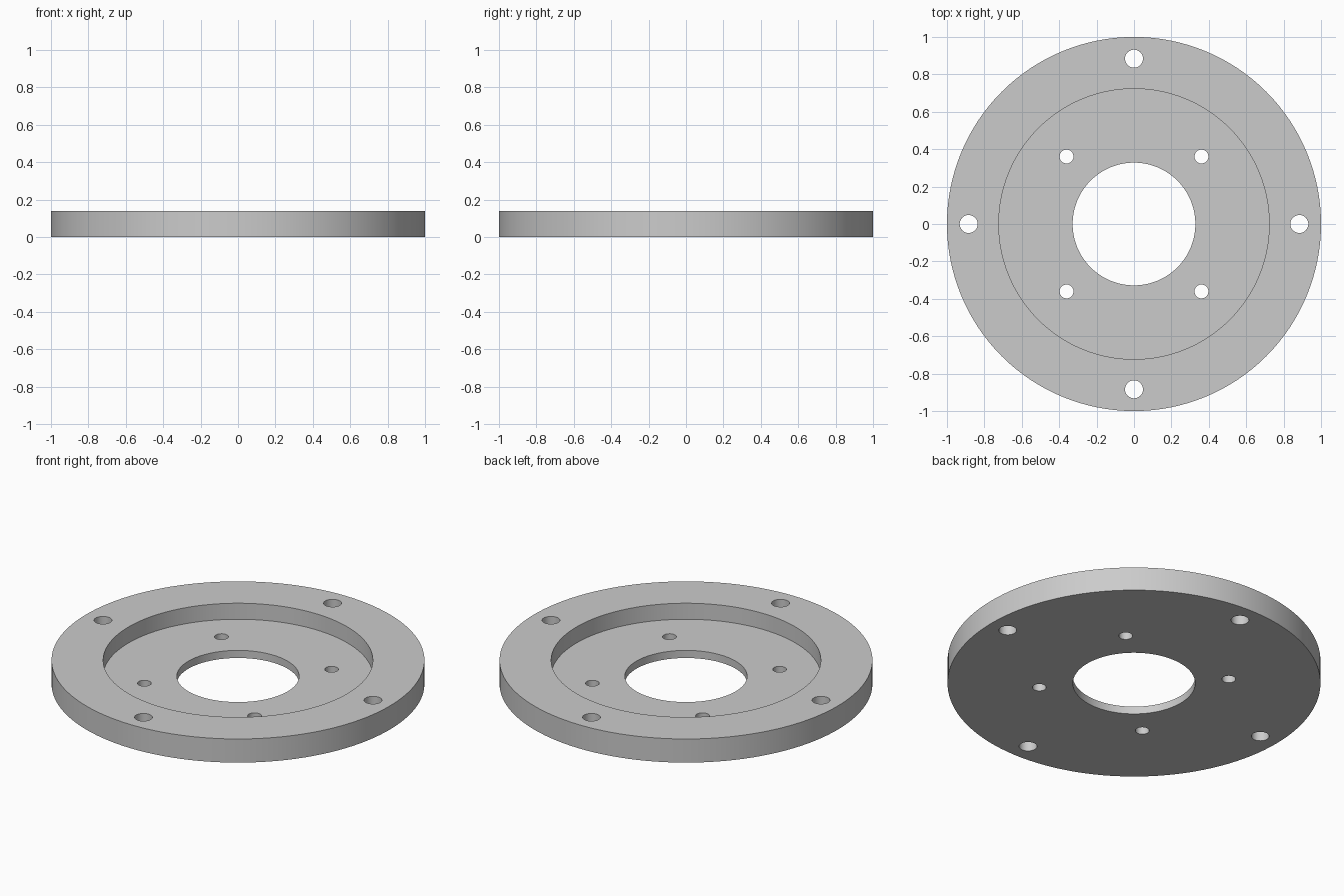
import bpy, bmesh
from math import cos, sin, pi, radians

cube = bpy.data.objects.get("Cube")
if cube:
    bpy.data.objects.remove(cube, do_unlink=True)

THICKNESS = 0.14
FLOOR = 0.045
SEGMENTS = 128

# Material
grey = bpy.data.materials.new("grey metal")
grey.use_nodes = True
colour = (0.6, 0.6, 0.6, 1)
grey.diffuse_color = colour
grey.node_tree.nodes["Principled BSDF"].inputs["Base Color"].default_value = colour


def make_object(name, bm):
    bmesh.ops.recalc_face_normals(bm, faces=bm.faces)
    mesh = bpy.data.meshes.new(name)
    bm.to_mesh(mesh)
    bm.free()
    mesh.materials.append(grey)
    obj = bpy.data.objects.new(name, mesh)
    bpy.context.collection.objects.link(obj)
    return obj


# Flange ring: stepped cross-section turned around z
profile = [(0.328, 0), (1, 0), (1, THICKNESS), (0.723, THICKNESS),
           (0.723, FLOOR), (0.328, FLOOR)]
bm = bmesh.new()
rings = [[bm.verts.new((r * cos(2 * pi * i / SEGMENTS), r * sin(2 * pi * i / SEGMENTS), z))
          for r, z in profile] for i in range(SEGMENTS)]
for i, ring in enumerate(rings):
    after = rings[(i + 1) % SEGMENTS]
    for j in range(len(profile)):
        k = (j + 1) % len(profile)
        bm.faces.new((ring[j], after[j], after[k], ring[k]))
flange = make_object("flange_plate", bm)

# Bolt holes: four large in the rim, four small in the recess
bm = bmesh.new()
for circle, radius, start in ((0.884, 0.048, 0), (0.51, 0.037, pi / 4)):
    for n in range(4):
        a = start + n * pi / 2
        made = bmesh.ops.create_cone(bm, cap_ends=True, segments=48,
                                     radius1=radius, radius2=radius, depth=1)
        bmesh.ops.translate(bm, verts=made["verts"],
                            vec=(circle * cos(a), circle * sin(a), 0))
cutter = make_object("bolt_hole_cutter", bm)
cutter.hide_render = True

cut = flange.modifiers.new("bolt holes", "BOOLEAN")
cut.operation = "DIFFERENCE"
cut.solver = "EXACT"
cut.object = cutter

bpy.ops.object.select_all(action="DESELECT")
flange.select_set(True)
bpy.context.view_layer.objects.active = flange
bpy.ops.object.modifier_apply(modifier=cut.name)
bpy.data.objects.remove(cutter, do_unlink=True)
bpy.ops.object.shade_smooth_by_angle(angle=radians(30))
